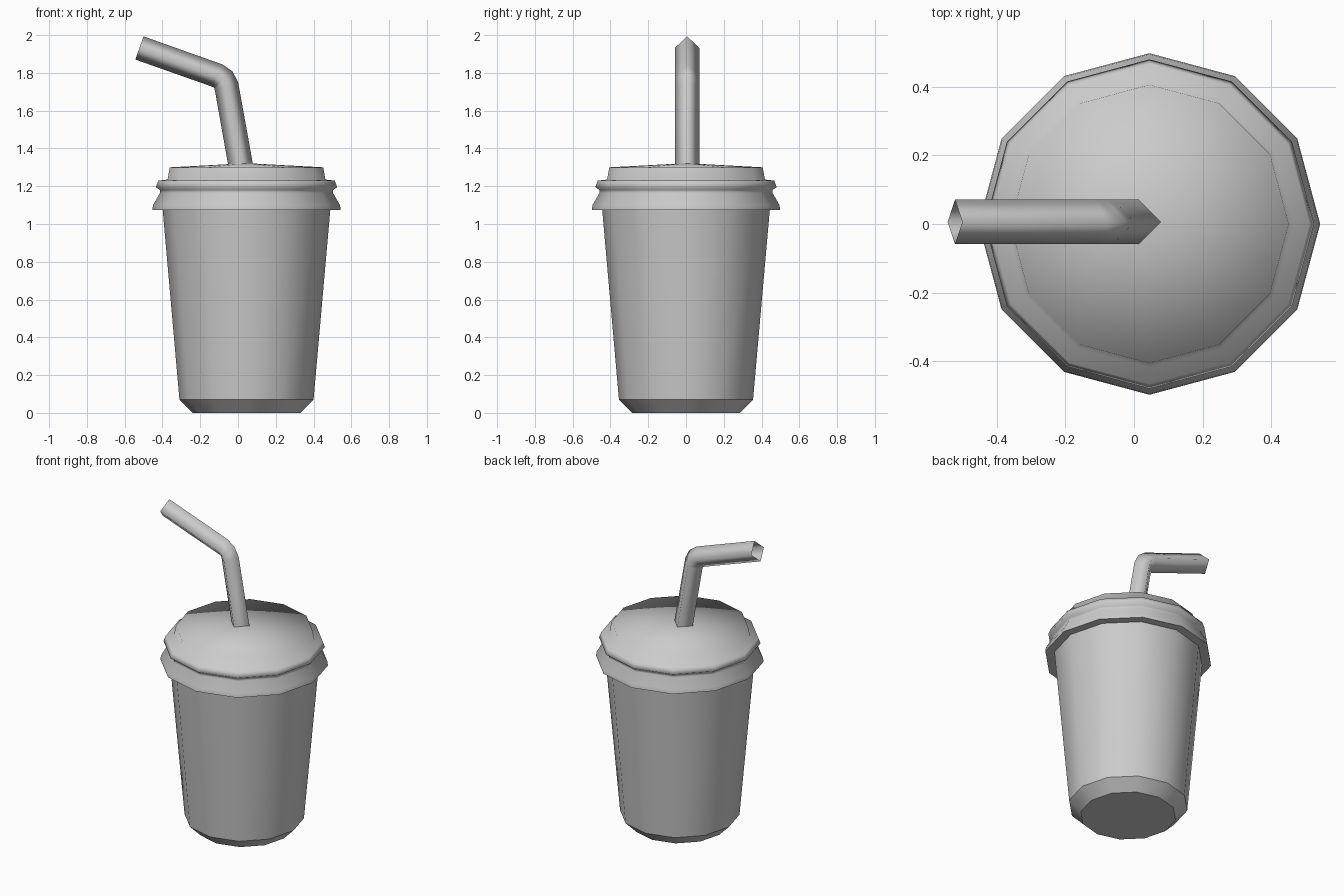
import bpy, bmesh
from math import cos, sin, tau, radians
from mathutils import Vector

if "Cube" in bpy.data.objects:
    bpy.data.objects.remove(bpy.data.objects["Cube"])

CX = 0.045   # cup axis
SIDES = 12


def make_object(name, bm):
    bmesh.ops.recalc_face_normals(bm, faces=bm.faces)
    mesh = bpy.data.meshes.new(name)
    bm.to_mesh(mesh)
    bm.free()
    for p in mesh.polygons:
        p.use_smooth = True
    obj = bpy.data.objects.new(name, mesh)
    bpy.context.collection.objects.link(obj)
    return obj


def bridge(bm, rings):
    for a, b in zip(rings, rings[1:]):
        n = len(a)
        for i in range(n):
            j = (i + 1) % n
            bm.faces.new((a[i], a[j], b[j], b[i]))


def lathe_rings(bm, profile):
    rings = [[bm.verts.new((CX + r * cos(tau * i / SIDES), r * sin(tau * i / SIDES), z))
              for i in range(SIDES)] for r, z in profile]
    bridge(bm, rings)
    return rings


# Tapered cup with chamfered foot
bm = bmesh.new()
rings = lathe_rings(bm, [(0.285, 0), (0.355, 0.07), (0.445, 1.09)])
bm.faces.new(rings[0][::-1])
cup = make_object("cup", bm)
bpy.context.view_layer.objects.active = cup
cup.select_set(True)
bpy.ops.object.shade_smooth_by_angle(angle=radians(35))

# Stepped lid with a shallow domed top
bm = bmesh.new()
rings = lathe_rings(bm, [(0.44, 1.075), (0.498, 1.075), (0.495, 1.10), (0.458, 1.165),
                         (0.458, 1.18), (0.48, 1.195), (0.467, 1.23),
                         (0.418, 1.235), (0.406, 1.30)])
apex = bm.verts.new((CX, 0, 1.322))
top = rings[-1]
for i in range(SIDES):
    bm.faces.new((top[i], top[(i + 1) % SIDES], apex))
for e in bm.edges:   # crisp lower rim
    if all(v in rings[1] for v in e.verts):
        e.smooth = False
make_object("lid", bm)

# Bent four-sided open straw
bm = bmesh.new()
path = [Vector((x, 0.006, z)) for x, z in
        [(0.017, 1.295), (-0.061, 1.73), (-0.078, 1.765), (-0.11, 1.786), (-0.522, 1.932)]]
R = 0.065
side = Vector((0, 1, 0))
rings = []
for i, p in enumerate(path):
    d1 = (p - path[max(i - 1, 0)]).normalized()
    d2 = (path[min(i + 1, len(path) - 1)] - p).normalized()
    up = side.cross((d1 + d2).normalized())
    rings.append([bm.verts.new(p + R * (cos(tau * k / 4) * up + sin(tau * k / 4) * side))
                  for k in range(4)])
bridge(bm, rings)
make_object("straw", bm)
